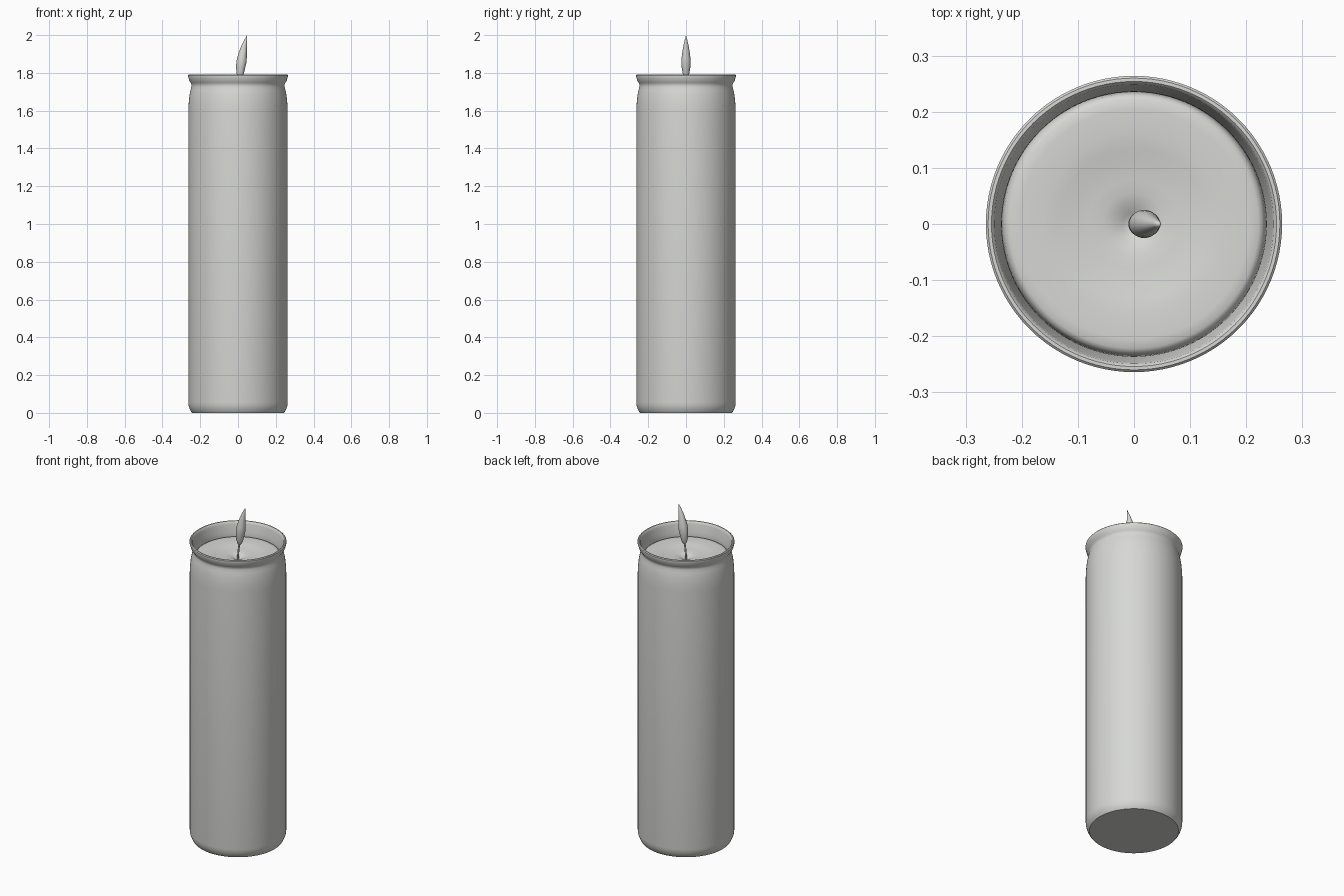
import bpy, math

# One flat colour covers the whole model
grey = bpy.data.materials.new("pale_grey")
grey.diffuse_color = (0.68, 0.69, 0.66, 1)


def make_object(name, verts, faces):
    mesh = bpy.data.meshes.new(name)
    mesh.from_pydata(verts, [], faces)
    mesh.validate()
    mesh.materials.append(grey)
    obj = bpy.data.objects.new(name, mesh)
    bpy.context.collection.objects.link(obj)
    bpy.ops.object.select_all(action='DESELECT')
    bpy.context.view_layer.objects.active = obj
    obj.select_set(True)
    bpy.ops.object.shade_smooth_by_angle(angle=math.radians(40))
    return obj


def loft(name, rings, n):
    """Skin rings (cx, z, rx, ry); rings of zero radius become a single pole."""
    verts, faces, ids = [], [], []
    for cx, z, rx, ry in rings:
        count = 1 if rx == 0 else n
        start = len(verts)
        for i in range(count):
            a = math.tau * i / n
            verts.append((cx + rx * math.cos(a), ry * math.sin(a), z))
        ids.append([start + i % count for i in range(n)])
    for lo, hi in zip(ids, ids[1:]):
        for i in range(n):
            j = (i + 1) % n
            quad = [lo[i], lo[j], hi[j], hi[i]]
            faces.append(list(dict.fromkeys(quad)))
    return make_object(name, verts, faces)


def lathe(name, profile, n=96):
    return loft(name, [(0, z, r, r) for r, z in profile], n)


# Glass: rounded foot, straight wall, pinched neck, rolled lip, inner wall
lathe("glass_jar", [
    (0, 0), (0.243, 0), (0.249, 0.008), (0.256, 0.022), (0.261, 0.037),
    (0.263, 0.055), (0.263, 1.60), (0.261, 1.64), (0.257, 1.68),
    (0.251, 1.71), (0.246, 1.728), (0.246, 1.738), (0.251, 1.748),
    (0.257, 1.757), (0.261, 1.770), (0.264, 1.780), (0.264, 1.787),
    (0.260, 1.791), (0.254, 1.791), (0.249, 1.786), (0.247, 1.775),
    (0.236, 1.73), (0.235, 1.70), (0.245, 1.60), (0.245, 0.05),
    (0.235, 0.02), (0, 0.02)])

# Wax: rounded edge, shallow melted dish, small pit at the wick
lathe("wax", [
    (0, 0.025), (0.230, 0.025), (0.240, 0.055), (0.240, 1.60),
    (0.235, 1.69), (0.233, 1.700), (0.229, 1.707), (0.222, 1.711),
    (0.205, 1.712), (0.16, 1.711), (0.135, 1.708), (0.11, 1.703),
    (0.08, 1.700), (0.055, 1.698), (0.035, 1.693), (0.02, 1.685),
    (0.01, 1.680), (0, 1.679)])

# Wick: thin, slightly bent
loft("wick", [
    (0, 1.67, 0, 0), (0, 1.67, 0.005, 0.005), (0.001, 1.71, 0.005, 0.005),
    (0.005, 1.745, 0.005, 0.005), (0.011, 1.785, 0.005, 0.005),
    (0.011, 1.785, 0, 0)], 16)

# Flame: teardrop leaning to the right
loft("flame", [
    (0.010, 1.766, 0, 0), (0.010, 1.769, 0.007, 0.007),
    (0.011, 1.780, 0.014, 0.013), (0.012, 1.80, 0.020, 0.018),
    (0.0145, 1.83, 0.0245, 0.023), (0.018, 1.855, 0.027, 0.025),
    (0.021, 1.88, 0.0255, 0.0235), (0.026, 1.91, 0.021, 0.0195),
    (0.033, 1.945, 0.0145, 0.0135), (0.041, 1.975, 0.007, 0.007),
    (0.048, 2.0, 0, 0)], 32)
